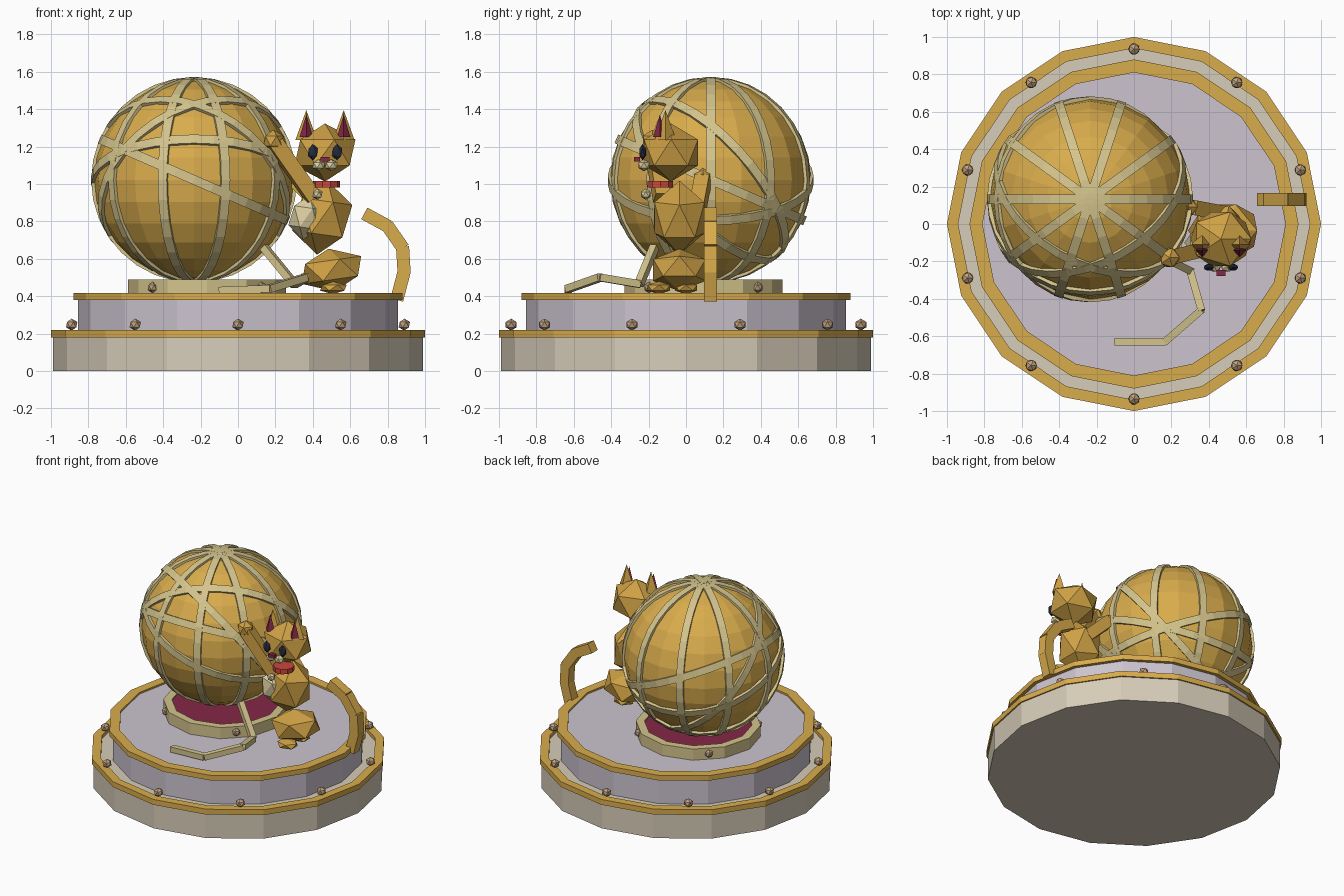
import bpy, bmesh, math
from mathutils import Matrix, Vector

if "Cube" in bpy.data.objects:
    bpy.data.objects.remove(bpy.data.objects["Cube"])

T = Matrix.Translation


def rot(deg, axis):
    return Matrix.Rotation(math.radians(deg), 4, axis)


def material(name, rgb):
    m = bpy.data.materials.new(name)
    lin = [((c / 255 + 0.055) / 1.055) ** 2.4 for c in rgb]
    m.diffuse_color = (*lin, 1)
    m.use_nodes = True
    m.node_tree.nodes["Principled BSDF"].inputs["Base Color"].default_value = m.diffuse_color
    return m


GOLD = material("gold", (217, 172, 76))
GINGER = material("ginger", (206, 161, 69))
STRAW = material("straw", (212, 196, 140))
STONE = material("stone", (214, 204, 184))
LILAC = material("lilac grey", (204, 196, 207))
PLUM = material("plum", (132, 40, 70))
RED = material("red", (204, 70, 60))
NAVY = material("navy", (36, 42, 60))
BRONZE = material("bronze", (192, 162, 128))
CREAM = material("cream", (220, 206, 160))


def finish(name, bm, mat):
    bmesh.ops.recalc_face_normals(bm, faces=bm.faces)
    me = bpy.data.meshes.new(name)
    bm.to_mesh(me)
    bm.free()
    me.materials.append(mat)
    ob = bpy.data.objects.new(name, me)
    bpy.context.collection.objects.link(ob)
    return ob


def disc(name, mat, r, z0, z1, n, at=(0, 0)):
    """Upright prism with a vertex on the x axis."""
    bm = bmesh.new()
    pts = [(r * math.cos(2 * math.pi * i / n), r * math.sin(2 * math.pi * i / n)) for i in range(n)]
    low = [bm.verts.new((x + at[0], y + at[1], z0)) for x, y in pts]
    high = [bm.verts.new((x + at[0], y + at[1], z1)) for x, y in pts]
    bm.faces.new(low)
    bm.faces.new(high)
    for i in range(n):
        j = (i + 1) % n
        bm.faces.new((low[i], low[j], high[j], high[i]))
    return finish(name, bm, mat)


def ring(name, mat, r0, r1, z0, z1, n, matrix=Matrix()):
    """Flat ring with a rectangular section."""
    bm = bmesh.new()
    loops = []
    for i in range(n):
        a = 2 * math.pi * i / n
        loops.append([bm.verts.new((r * math.cos(a), r * math.sin(a), z))
                      for r, z in ((r0, z0), (r1, z0), (r1, z1), (r0, z1))])
    for i in range(n):
        p, q = loops[i], loops[(i + 1) % n]
        for k in range(4):
            m = (k + 1) % 4
            bm.faces.new((p[k], q[k], q[m], p[m]))
    bmesh.ops.transform(bm, matrix=matrix, verts=bm.verts)
    return finish(name, bm, mat)


def blob(name, mat, at, size, turn=Matrix()):
    """Faceted ellipsoid."""
    bm = bmesh.new()
    bmesh.ops.create_icosphere(bm, subdivisions=1, radius=1,
                               matrix=T(at) @ turn @ Matrix.Diagonal((*size, 1)))
    return finish(name, bm, mat)


def beams(name, mat, path, w):
    """Chain of square bars along a path."""
    bm = bmesh.new()
    for a, b in zip(path, path[1:]):
        a, b = Vector(a), Vector(b)
        d = b - a
        m = (T((a + b) / 2) @ d.to_track_quat('Z', 'Y').to_matrix().to_4x4()
             @ Matrix.Diagonal((w, w, d.length + w * 0.15, 1)))
        bmesh.ops.create_cube(bm, size=1, matrix=m)
    return finish(name, bm, mat)


# Two-tier base with gold rims
disc("base_lower", STONE, 0.99, 0, 0.195, 16)
ring("base_lower_rim", GOLD, 0.94, 1.0, 0.18, 0.22, 16)
disc("base_upper", LILAC, 0.855, 0.19, 0.405, 16)
ring("base_upper_rim", GOLD, 0.81, 0.88, 0.38, 0.418, 16)
for i in range(10):
    a = math.radians(90 + 36 * i)
    blob("base_stud", BRONZE, (0.935 * math.cos(a), 0.935 * math.sin(a), 0.248), (0.034, 0.034, 0.032))

# Cushion stand under the ball
PX, PY = -0.166, 0.093
ring("stand_ring", STRAW, 0.365, 0.423, 0.40, 0.488, 12, T((PX, PY, 0)))
disc("stand_cushion", PLUM, 0.37, 0.40, 0.478, 12, (PX, PY))
for i in range(4):
    a = math.radians(45 + 90 * i)
    blob("stand_stud", BRONZE, (PX + 0.41 * math.cos(a), PY + 0.41 * math.sin(a), 0.447), (0.03, 0.03, 0.03))

# Yarn ball with wound strands
C = T((-0.235, 0.132, 1.022))
bm = bmesh.new()
bmesh.ops.create_uvsphere(bm, u_segments=20, v_segments=14, radius=0.537, matrix=C)
finish("yarn_ball", bm, GOLD)
turns = [rot(36 * i, 'Z') @ rot(90, 'X') for i in range(5)]
turns += [rot(23.5, 'Y'), rot(-23.5, 'X')]
turns += [rot(s * 30, 'Z') @ rot(-52, 'X') for s in (-1, 1)]
for t in turns:
    ring("yarn_strand", STRAW, 0.515, 0.55, -0.025, 0.025, 32, C @ t)
beams("loose_yarn", STRAW, [(0.14, -0.17, 0.66), (0.30, -0.25, 0.465), (0.36, -0.46, 0.50),
                            (0.165, -0.63, 0.44), (-0.10, -0.63, 0.43)], 0.04)

# Cat body
blob("cat_hips", GINGER, (0.50, -0.035, 0.54), (0.187, 0.165, 0.115), rot(-8, 'Y'))
blob("cat_torso", GINGER, (0.45, -0.035, 0.82), (0.168, 0.157, 0.20), rot(8, 'Y'))
blob("cat_chest", CREAM, (0.365, -0.10, 0.82), (0.10, 0.085, 0.12), rot(8, 'Y'))
for y in (-0.145, 0.0):
    blob("cat_foot", GINGER, (0.51, y, 0.445), (0.08, 0.07, 0.034))
beams("cat_front_arm", GINGER, [(0.40, -0.13, 0.93), (0.20, -0.178, 1.215)], 0.08)
blob("cat_front_paw", GINGER, (0.19, -0.18, 1.23), (0.06, 0.06, 0.06))
beams("cat_back_arm", GINGER, [(0.47, 0.06, 0.86), (0.31, 0.09, 1.02)], 0.08)
blob("cat_back_paw", GINGER, (0.29, 0.09, 1.03), (0.055, 0.055, 0.055))
beams("cat_tail", GOLD, [(0.85, 0.132, 0.385), (0.888, 0.132, 0.53), (0.88, 0.132, 0.66),
                         (0.80, 0.132, 0.775), (0.68, 0.132, 0.84)], 0.07)

# Collar and bell
disc("collar", RED, 0.072, 0.98, 1.016, 10, (0.473, -0.137))
blob("collar_bell", CREAM, (0.425, -0.215, 0.945), (0.03, 0.03, 0.03))

# Cat head
HX = 0.465
blob("cat_head", GINGER, (HX, -0.08, 1.168), (0.182, 0.17, 0.155))
for s in (-1, 1):
    for name, mat, r, h, y, z in (("cat_ear", GINGER, 0.058, 0.16, -0.11, 1.235),
                                  ("cat_ear_inner", PLUM, 0.036, 0.12, -0.14, 1.25)):
        bm = bmesh.new()
        bmesh.ops.create_cone(bm, cap_ends=True, segments=4, radius1=r, radius2=0, depth=h,
                              matrix=T((HX + s * 0.1, y, z + h / 2)))
        finish(name, bm, mat)
    blob("cat_eye", NAVY, (HX + s * 0.065, -0.232, 1.17), (0.03, 0.02, 0.044))
    blob("cat_muzzle", CREAM, (HX + s * 0.034, -0.225, 1.10), (0.038, 0.035, 0.032))
bm = bmesh.new()
bmesh.ops.create_cube(bm, size=1, matrix=T((HX, -0.262, 1.133)) @ Matrix.Diagonal((0.048, 0.03, 0.024, 1)))
finish("cat_nose", bm, PLUM)
